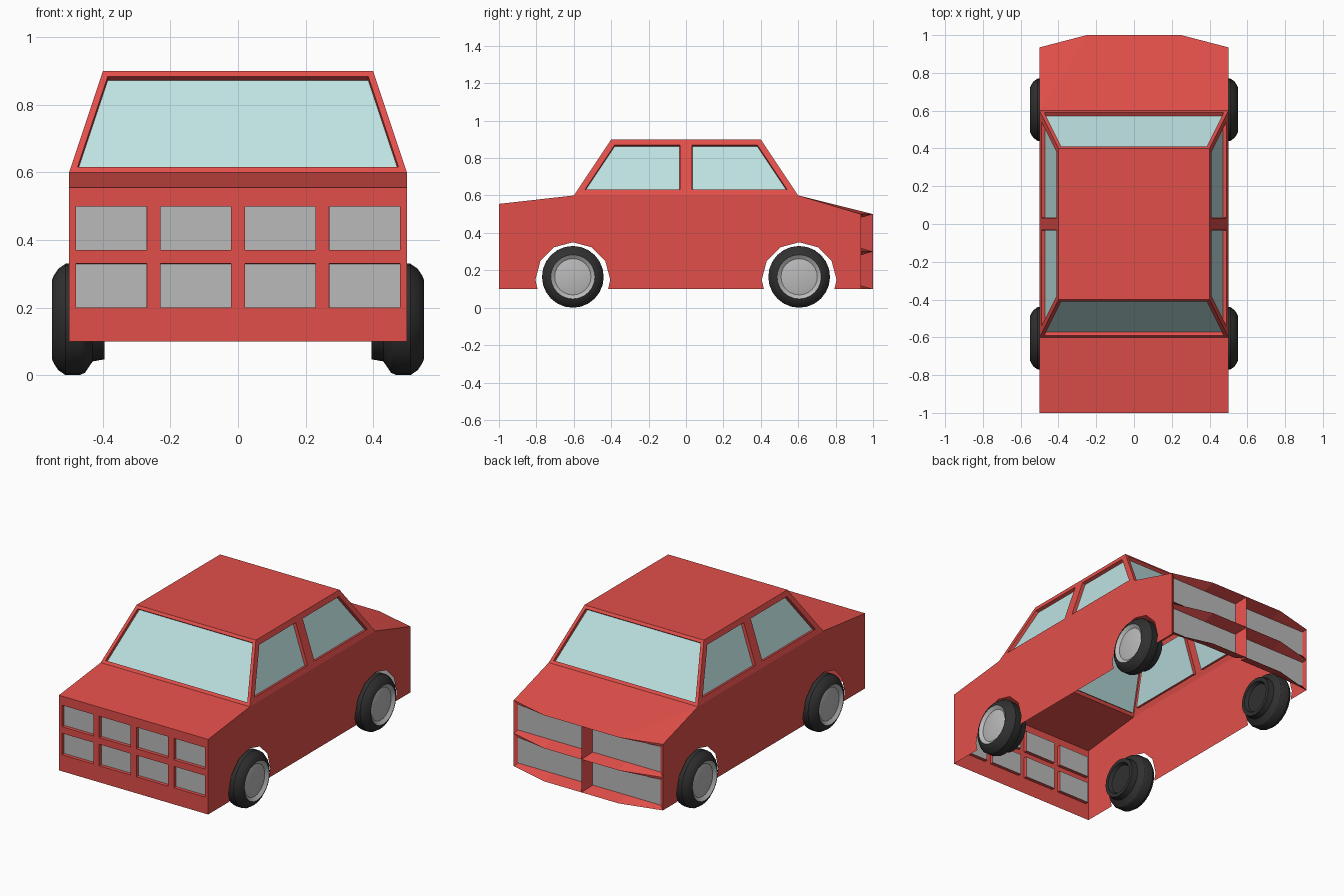
import bpy, bmesh, math
from mathutils import Vector

if "Cube" in bpy.data.objects:
    bpy.data.objects.remove(bpy.data.objects["Cube"])


def material(name, rgb):
    m = bpy.data.materials.new(name)
    m.diffuse_color = (*rgb, 1)
    m.use_nodes = True
    m.node_tree.nodes["Principled BSDF"].inputs["Base Color"].default_value = m.diffuse_color
    return m


RED = material("red paint", (0.76, 0.078, 0.068))
GLASS = material("pale glass", (0.52, 0.77, 0.77))
GREY = material("grey panel", (0.49, 0.49, 0.49))
RUBBER = material("black rubber", (0.03, 0.03, 0.03))


def finish(bm, name, mats):
    me = bpy.data.meshes.new(name)
    bm.to_mesh(me)
    bm.free()
    for m in mats:
        me.materials.append(m)
    ob = bpy.data.objects.new(name, me)
    bpy.context.collection.objects.link(ob)
    return ob


bm = bmesh.new()


def face(pts, out, mat=0):
    """Add one face whose normal points towards 'out'."""
    f = bm.faces.new([bm.verts.new(p) for p in pts])
    f.normal_update()
    if f.normal.dot(Vector(out)) < 0:
        f.normal_flip()
    f.material_index = mat
    return f


def recess(f, border, mat, depth=0.02):
    """Flat frame, then a sunken pane."""
    bmesh.ops.inset_individual(bm, faces=[f], thickness=border, use_even_offset=True)
    bmesh.ops.inset_individual(bm, faces=[f], thickness=0.0005, depth=-depth, use_even_offset=True)
    f.material_index = mat


# Roof and bonnet
face([(-.4, -.4, .9), (.4, -.4, .9), (.4, .4, .9), (-.4, .4, .9)], (0, 0, 1))
face([(-.5, -1, .555), (.5, -1, .555), (.5, -.6, .6), (-.5, -.6, .6)], (0, 0, 1))

# Boot lid with folded corners
face([(-.5, .6, .6), (.5, .6, .6), (.25, 1, .5), (-.25, 1, .5)], (0, 0, 1))
for s in (-1, 1):
    face([(s*.5, .6, .6), (s*.5, .935, .5), (s*.25, 1, .5)], (0, 0, 1))

# Windscreen and rear window
for s in (-1, 1):
    f = face([(-.5, s*.6, .6), (.5, s*.6, .6), (.4, s*.4, .9), (-.4, s*.4, .9)], (0, s, .5))
    recess(f, 0.019, 1)

# Body sides with wheel arches, and side windows
for s in (-1, 1):
    side = [(-1, .1)]
    for cy in (-.605, .605):
        dy = math.sqrt(3) / 2 * .2
        side.append((cy - dy - .0155, .1))
        for i in range(7):
            a = math.pi * (1 - i / 6)
            side.append((cy + .2 * math.cos(a), .15 + .2 * math.sin(a)))
        side.append((cy + dy + .0155, .1))
    side += [(.935, .1), (.935, .5), (.6, .6), (-.6, .6), (-1, .555)]
    face([(s*.5, y, z) for y, z in side], (s, 0, 0))
    for t in (-1, 1):
        f = face([(s*.5, 0, .6), (s*.5, t*.6, .6), (s*.4, t*.4, .9), (s*.4, 0, .9)], (s, 0, .3))
        recess(f, 0.033, 1)

# Front with eight grey panels
rows = [.1, .18, .35, .52, .555]
for z0, z1 in zip(rows, rows[1:]):
    for i in range(4):
        x0, x1 = -.5 + .25*i, -.25 + .25*i
        f = face([(x0, -1, z0), (x1, -1, z0), (x1, -1, z1), (x0, -1, z1)], (0, -1, 0))
        if z1 - z0 > .1:
            recess(f, 0.02, 2)

# Back with bowed red rims around four flat grey panels
for s in (-1, 1):
    for z0, z1 in ((.1, .3), (.3, .5)):
        a, b = z0 + .022, z1 - .022
        rim = [Vector(p) for p in ((s*.5, .935, z0), (s*.25, 1, z0), (0, 1, z0),
                                   (0, 1, z1), (s*.25, 1, z1), (s*.5, .935, z1))]
        pane = [Vector(p) for p in ((s*.478, .925, a), (s*.25, .925, a), (s*.022, .925, a),
                                    (s*.022, .925, b), (s*.25, .925, b), (s*.478, .925, b))]
        face(pane, (0, 1, 0), 2)
        centre = Vector((s*.25, 1.02, (z0 + z1) / 2))
        for i in range(6):
            j = (i + 1) % 6
            quad = [rim[i], rim[j], pane[j], pane[i]]
            face(quad, centre - sum(quad, Vector()) / 4)

bmesh.ops.remove_doubles(bm, verts=bm.verts, dist=0.0002)
finish(bm, "car_body", [RED, GLASS, GREY])

# Wheels: turned profile of (x, radius), inner side to outer side
PROFILE = [(.415, 0), (.415, .085), (.395, .095), (.395, .118), (.43, .124), (.453, .158),
           (.47, .165), (.51, .165), (.532, .15), (.545, .13), (.55, .118),
           (.535, .097), (.54, .075), (.545, 0)]
HUB_START = 10
N = 24


def wheel(name, s, cy):
    b = bmesh.new()
    rings = []
    for x, r in PROFILE:
        if r == 0:
            rings.append([b.verts.new((s*x, cy, .165))] * N)
        else:
            rings.append([b.verts.new((s*x, cy + r*math.cos(2*math.pi*i/N),
                                       .165 + r*math.sin(2*math.pi*i/N))) for i in range(N)])
    for k in range(len(rings) - 1):
        for i in range(N):
            j = (i + 1) % N
            vs = list(dict.fromkeys([rings[k][i], rings[k][j], rings[k+1][j], rings[k+1][i]]))
            b.faces.new(vs).material_index = 1 if k >= HUB_START else 0
    bmesh.ops.recalc_face_normals(b, faces=b.faces)
    ob = finish(b, name, [RUBBER, GREY])
    bpy.ops.object.select_all(action='DESELECT')
    ob.select_set(True)
    bpy.context.view_layer.objects.active = ob
    bpy.ops.object.shade_smooth_by_angle(angle=math.radians(30))


for s, side_name in ((-1, "left"), (1, "right")):
    for cy, end in ((-.605, "front"), (.605, "back")):
        wheel(f"{end}_{side_name}_wheel", s, cy)
